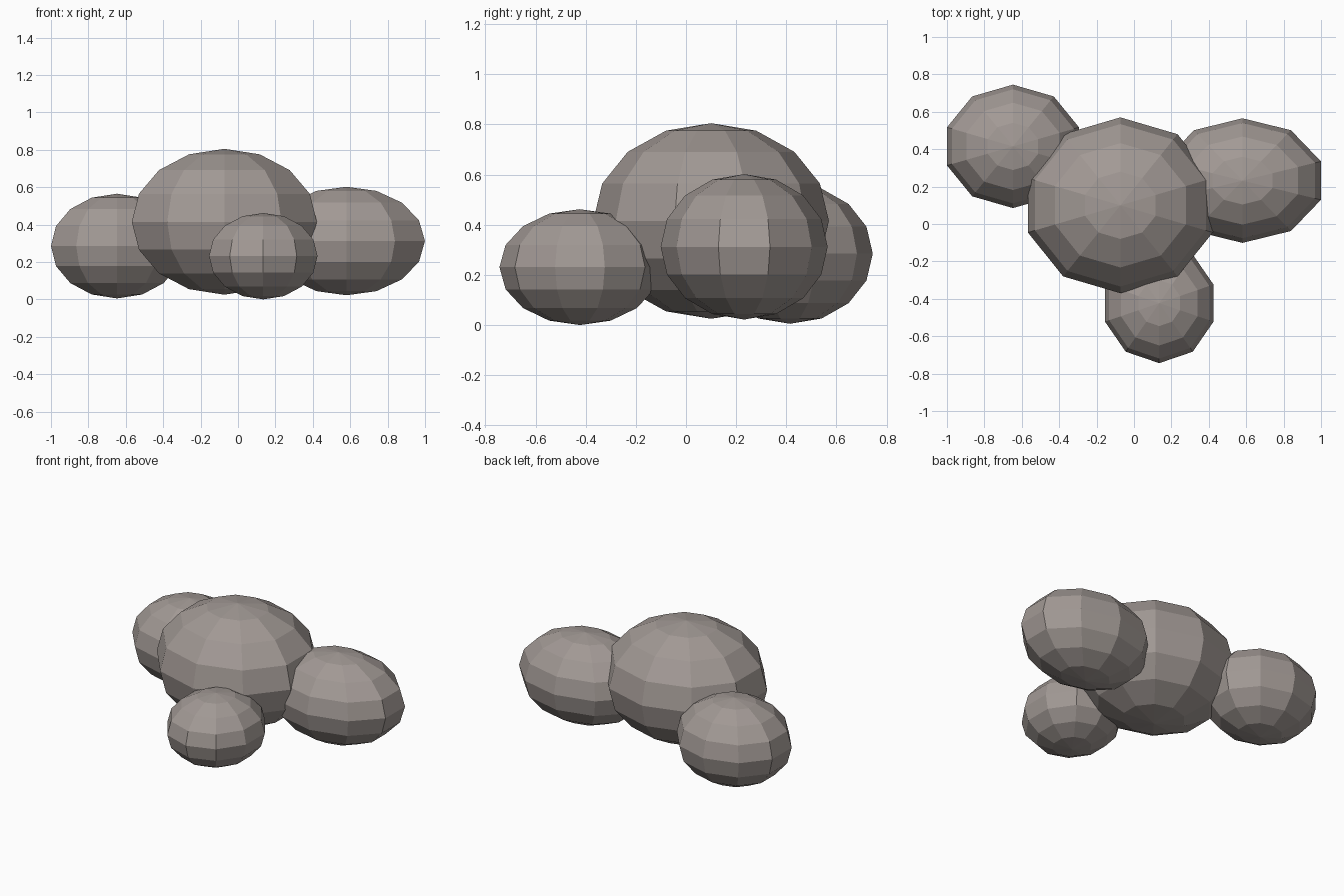
import bpy

if "Cube" in bpy.data.objects:
    bpy.data.objects.remove(bpy.data.objects["Cube"])

# Warm grey stone colour
stone = bpy.data.materials.new("stone")
stone.diffuse_color = (0.36, 0.32, 0.30, 1)
stone.use_nodes = True
stone.node_tree.nodes["Principled BSDF"].inputs["Base Color"].default_value = stone.diffuse_color


def boulder(name, centre, radii):
    """Low-poly squashed sphere: 10 sides, 8 rings, flat faces."""
    bpy.ops.mesh.primitive_uv_sphere_add(segments=10, ring_count=8, radius=1, location=centre)
    ob = bpy.context.object
    ob.name = name
    ob.scale = radii
    bpy.ops.object.transform_apply(location=False, rotation=False, scale=True)
    ob.data.materials.append(stone)
    return ob


# Large central rock with three smaller ones around it
boulder("main_boulder", (-0.073, 0.10, 0.415), (0.52, 0.47, 0.39))
boulder("right_boulder", (0.58, 0.232, 0.312), (0.441, 0.333, 0.29))
boulder("left_boulder", (-0.647, 0.415, 0.285), (0.371, 0.33, 0.28))
boulder("front_boulder", (0.135, -0.423, 0.231), (0.305, 0.321, 0.231))
